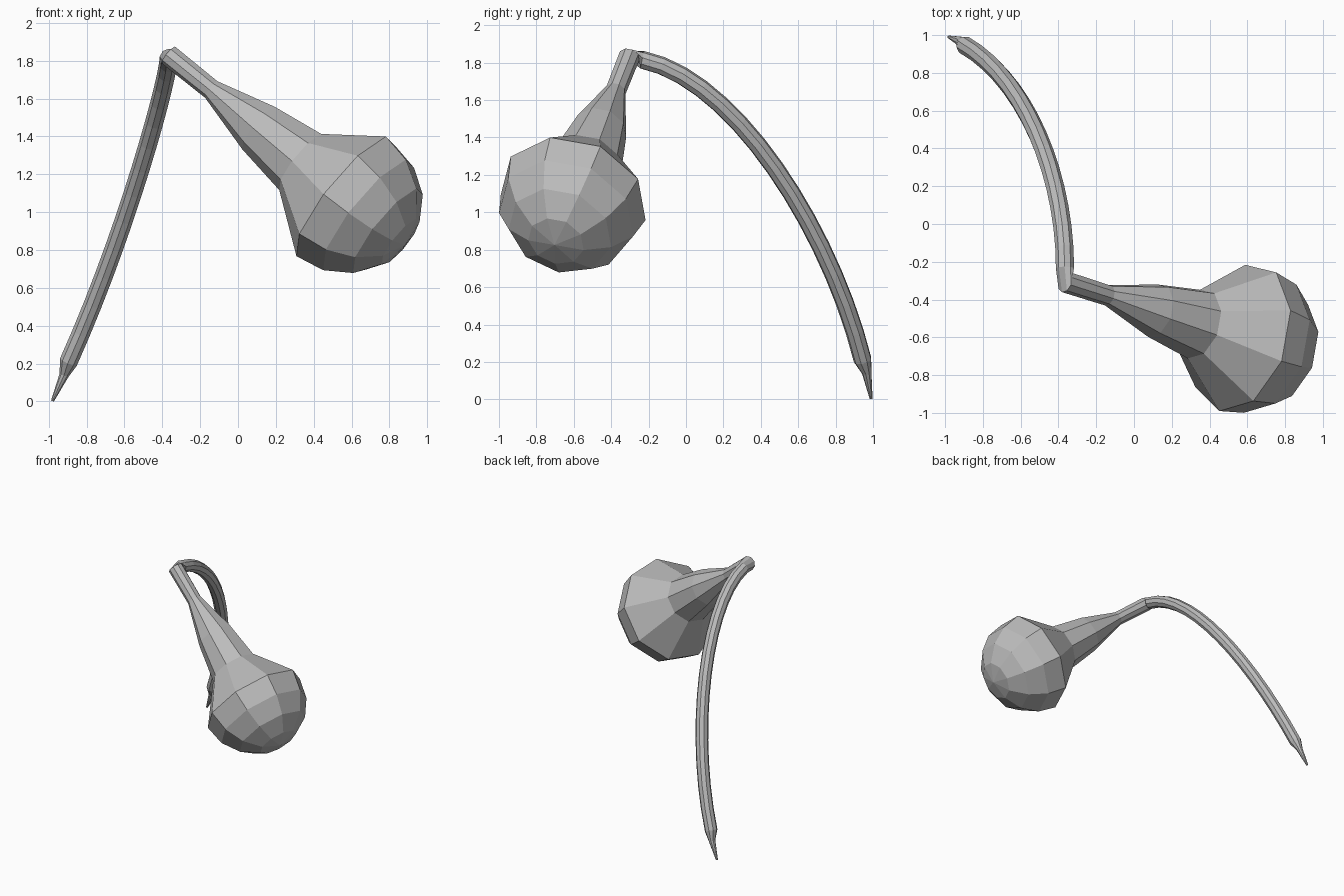
import bpy, bmesh, math
from mathutils import Vector

cube = bpy.data.objects.get("Cube")
if cube:
    bpy.data.objects.remove(cube)

SIDES = 9
grey = bpy.data.materials.new("plain_grey")
grey.use_nodes = True
colour = (0.5, 0.5, 0.5, 1)
grey.diffuse_color = colour
grey.node_tree.nodes["Principled BSDF"].inputs["Base Color"].default_value = colour


def loft(name, rings, start_dir):
    """Skin (centre, radius, tangent) rings, carrying one frame along the path."""
    bm = bmesh.new()
    side = Vector(start_dir)
    loops = []
    for centre, radius, tangent in rings:
        t = tangent.normalized()
        side = (side - t * side.dot(t)).normalized()
        other = t.cross(side)
        loops.append([bm.verts.new(centre + radius * (math.cos(a) * side + math.sin(a) * other))
                      for a in (math.tau * i / SIDES for i in range(SIDES))])
    for a, b in zip(loops, loops[1:]):
        for i in range(SIDES):
            j = (i + 1) % SIDES
            bm.faces.new((a[i], a[j], b[j], b[i]))
    bm.faces.new(loops[0])
    bm.faces.new(loops[-1])
    bmesh.ops.remove_doubles(bm, verts=bm.verts, dist=0.0005)
    bmesh.ops.recalc_face_normals(bm, faces=bm.faces)
    mesh = bpy.data.meshes.new(name)
    bm.to_mesh(mesh)
    bm.free()
    mesh.materials.append(grey)
    obj = bpy.data.objects.new(name, mesh)
    bpy.context.collection.objects.link(obj)
    return obj


# Bulb: domed end first, then the tapering neck up to the elbow
elbow = Vector((-0.365, -0.305, 1.83))
axis = Vector((0.925, -0.295, -0.745)).normalized()
profile = []
for k in range(4, 0, -1):
    a = math.radians(22.5 * k)
    profile.append((1.23 + 0.42 * math.sin(a), max(0.0002, 0.405 * math.cos(a))))
profile += [(1.23, 0.405), (0.93, 0.19), (0.635, 0.145), (0.30, 0.056), (0.0, 0.058)]
rings = [(elbow + axis * t, r, -axis) for t, r in profile]

# Stem: a long arch from the elbow to the ground
p0, p1, p2, p3 = (Vector(p) for p in (
    (-0.365, -0.235, 1.815), (-0.365, 0.26, 1.715), (-0.58, 0.77, 0.91), (-0.895, 0.945, 0.21)))
STEPS = 14
for k in range(STEPS + 1):
    u = k / STEPS
    v = 1 - u
    point = v**3 * p0 + 3 * v * v * u * p1 + 3 * v * u * u * p2 + u**3 * p3
    tangent = v * v * (p1 - p0) + 2 * v * u * (p2 - p1) + u * u * (p3 - p2)
    rings.append((point, 0.049, tangent))

# Pointed tip
end_dir = Vector((-0.3, 0.15, -1))
rings.append((Vector((-0.918, 0.967, 0.14)), 0.026, end_dir))
rings.append((Vector((-0.98, 0.99, 0.003)), 0.008, end_dir))

loft("bulb_and_stem", rings, (0.23, -0.13, 0.315))
